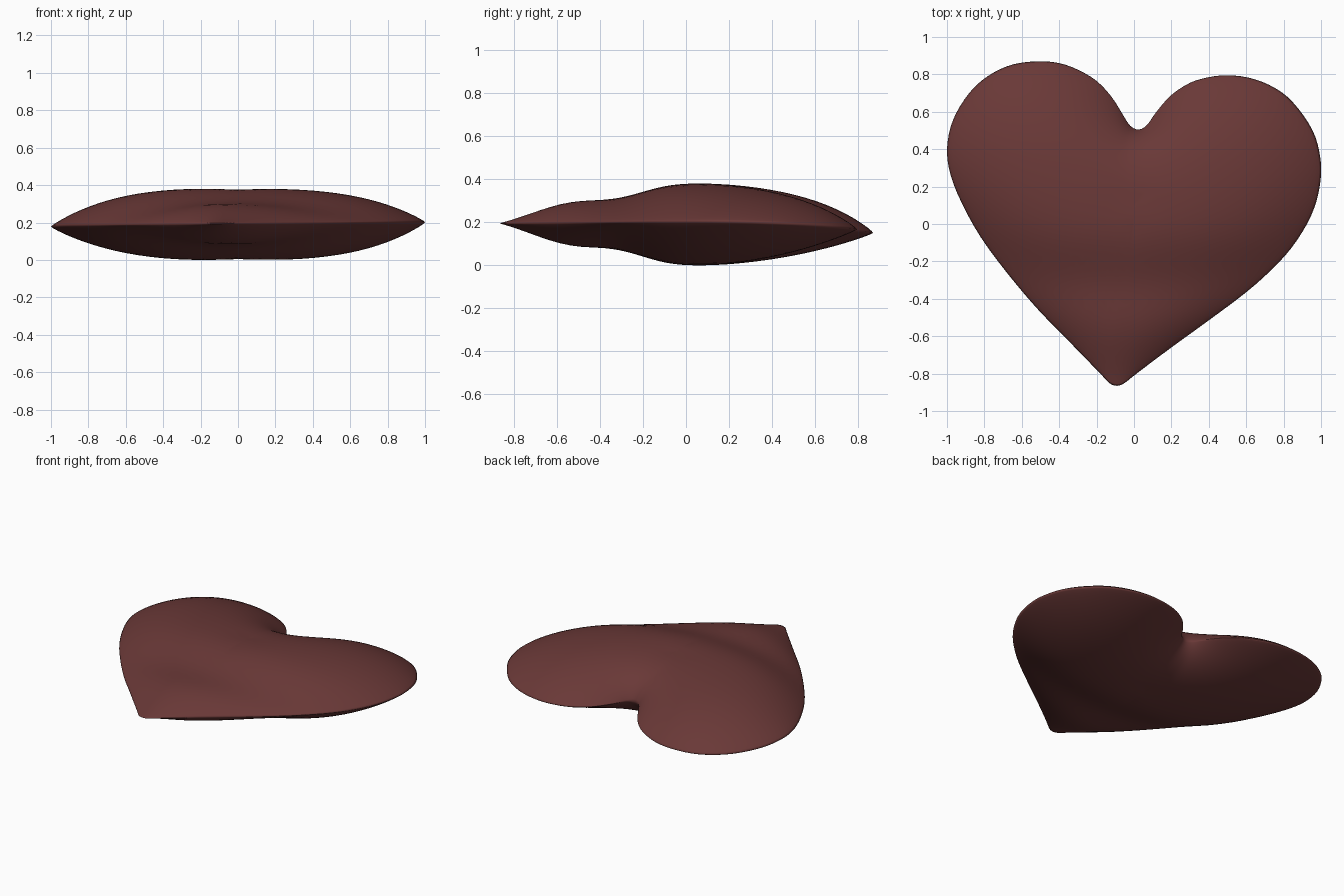
import bpy, bmesh, math
from mathutils import Vector

if "Cube" in bpy.data.objects:
    bpy.data.objects.remove(bpy.data.objects["Cube"])

# Outline of the heart seen from above, from the notch round the right lobe
OUTLINE = [(.025, .505), (.07, .53), (.12, .60), (.2, .69), (.3, .755), (.4, .785), (.5, .795),
           (.61, .783), (.72, .745), (.82, .68), (.91, .575), (.97, .465), (.998, .34), (.998, .24),
           (.975, .12), (.925, 0), (.84, -.13), (.74, -.24), (.6, -.365), (.4, -.515), (.2, -.66),
           (.02, -.795), (-.05, -.85), (-.09, -.865), (-.13, -.852), (-.18, -.80), (-.35, -.625),
           (-.52, -.45), (-.68, -.26), (-.82, -.07), (-.92, .11), (-.98, .26), (-1, .39),
           (-.98, .52), (-.93, .63), (-.85, .735), (-.75, .81), (-.64, .855), (-.51, .87),
           (-.4, .86), (-.3, .825), (-.2, .765), (-.12, .68), (-.06, .585), (-.02, .525)]
STEPS, RINGS = 3, 20
CENTRE = Vector((0, .06))
MID, HALF = .194, .19


def smooth_loop(points, steps):
    """Closed Catmull-Rom curve through the points."""
    p = [Vector(q) for q in points]
    n, out = len(p), []
    for i in range(n):
        a, b, c, d = p[i - 1], p[i], p[(i + 1) % n], p[(i + 2) % n]
        for k in range(steps):
            t = k / steps
            out.append(.5 * (2 * b + (c - a) * t + (2 * a - 5 * b + 4 * c - d) * t * t
                             + (3 * b - a - 3 * c + d) * t ** 3))
    return out


# Concentric rings from the seam (ring 0) to the centre point
loop = smooth_loop(OUTLINE, STEPS)
N = len(loop)
pts = []
for r in range(RINGS):
    t = 1 - (r / RINGS) ** 1.5
    pts += [CENTRE + (q - CENTRE) * t for q in loop]
pts.append(CENTRE)
last = len(pts) - 1
quads = [(r * N + i, r * N + (i + 1) % N, (r + 1) * N + (i + 1) % N, (r + 1) * N + i)
         for r in range(RINGS - 1) for i in range(N)]
fan = [((RINGS - 1) * N + i, (RINGS - 1) * N + (i + 1) % N, last) for i in range(N)]


def inflate(points, tris, fixed):
    """Membrane inflated inside its fixed rim; returns 0..1 per point."""
    weight = [dict() for _ in points]
    load = [0.0] * len(points)
    for tri in tris:
        for k in range(3):
            a, b, c = tri[k], tri[(k + 1) % 3], tri[(k + 2) % 3]
            u, v = points[a] - points[c], points[b] - points[c]
            area2 = max(abs(u.x * v.y - u.y * v.x), 1e-9)
            w = .5 * u.dot(v) / area2
            weight[a][b] = weight[a].get(b, 0) + w
            weight[b][a] = weight[b].get(a, 0) + w
            load[a] += area2 / 6
    rows = [(i, list(weight[i].items()), sum(weight[i].values()), load[i])
            for i in range(fixed, len(points))]
    u = [0.0] * len(points)
    for _ in range(350):
        for i, nb, total, f in rows:
            s = f
            for j, w in nb:
                s += w * u[j]
            u[i] += 1.85 * (s / total - u[i])
    top = max(u)
    return [max(x, 0) / top for x in u]


def fullness(p, v):
    """Lens-like section, leaner in the part that tapers to the tip."""
    f = v ** .85
    f += .25 * f * f * (1 - f)
    return f * (1 - .3 * math.exp(-((p.y + .34) / .21) ** 2))


def seam_height(p):
    """The seam dips a little at the back and on the left."""
    return .2 - .04 * (max(p.y, 0) / .87) ** 2 + .01 * p.x


tris = fan + [t for a, b, c, d in quads for t in ((a, b, c), (a, c, d))]
puff = [fullness(p, v) for p, v in zip(pts, inflate(pts, tris, N))]
peak = max(puff)
puff = [h / peak for h in puff]

# Cushion: top and bottom shells joined along the seam
bm = bmesh.new()
shells = []
for side in (1, -1):
    vs = []
    for i, (p, h) in enumerate(zip(pts, puff)):
        if side < 0 and i < N:
            vs.append(shells[0][i])
        else:
            vs.append(bm.verts.new((p.x, p.y, seam_height(p) * (1 - h) + MID * h + side * HALF * h)))
    shells.append(vs)
    for f in quads + fan:
        bm.faces.new([vs[k] for k in f])
bmesh.ops.recalc_face_normals(bm, faces=bm.faces)
for f in bm.faces:
    f.smooth = True
low = min(v.co.z for v in bm.verts)
for v in bm.verts:
    v.co.z -= low
mesh = bpy.data.meshes.new("heart_cushion")
bm.to_mesh(mesh)
bm.free()

fabric = bpy.data.materials.new("dusky red fabric")
fabric.diffuse_color = (.142, .040, .038, 1)
fabric.use_nodes = True
fabric.node_tree.nodes["Principled BSDF"].inputs["Base Color"].default_value = fabric.diffuse_color
mesh.materials.append(fabric)
cushion = bpy.data.objects.new("heart_cushion", mesh)
bpy.context.collection.objects.link(cushion)
